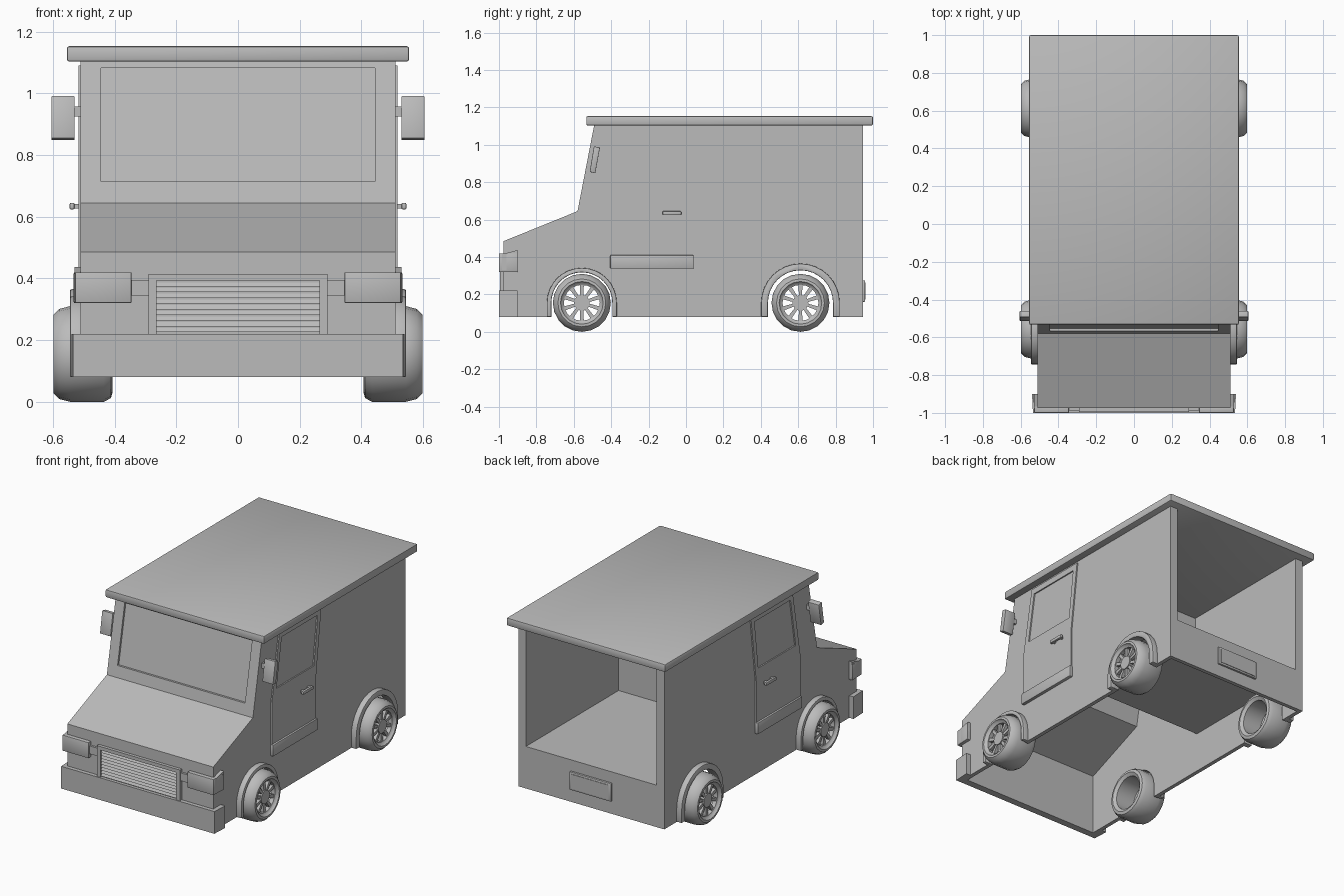
import bpy, bmesh, math
from mathutils import Vector

if "Cube" in bpy.data.objects:
    bpy.data.objects.remove(bpy.data.objects["Cube"])

paint = bpy.data.materials.new("plain grey")
paint.diffuse_color = (0.5, 0.5, 0.5, 1)
paint.use_nodes = True
paint.node_tree.nodes["Principled BSDF"].inputs["Base Color"].default_value = paint.diffuse_color


def finish(bm, name, bevel=0.0, angle=35):
    bmesh.ops.recalc_face_normals(bm, faces=bm.faces)
    if bevel:
        sharp = [e for e in bm.edges if len(e.link_faces) == 2 and e.calc_face_angle(0) > 0.6]
        bmesh.ops.bevel(bm, geom=sharp, offset=bevel, segments=2, profile=0.5, affect='EDGES')
    me = bpy.data.meshes.new(name)
    bm.to_mesh(me)
    bm.free()
    me.materials.append(paint)
    me.shade_smooth()
    me.set_sharp_from_angle(angle=math.radians(angle))
    ob = bpy.data.objects.new(name, me)
    bpy.context.collection.objects.link(ob)
    return ob


def prism(name, pts, a, b, axis='x', bevel=0.0):
    """Outline in (y, z) pushed along x, or in (x, y) pushed along z."""
    bm = bmesh.new()
    place = (lambda p, t: (t, p[0], p[1])) if axis == 'x' else (lambda p, t: (p[0], p[1], t))
    face = bm.faces.new([bm.verts.new(place(p, a)) for p in pts])
    ext = bmesh.ops.extrude_face_region(bm, geom=[face])
    step = Vector((b - a, 0, 0)) if axis == 'x' else Vector((0, 0, b - a))
    bmesh.ops.translate(bm, vec=step, verts=[v for v in ext['geom'] if isinstance(v, bmesh.types.BMVert)])
    return finish(bm, name, bevel)


def box(name, x, y, z, bevel=0.0):
    return prism(name, [(x[0], y[0]), (x[1], y[0]), (x[1], y[1]), (x[0], y[1])], z[0], z[1], 'z', bevel)


def cut(ob, cutter):
    """Subtract the cutter and remove it."""
    cutter.hide_render = True
    mod = ob.modifiers.new("cut", 'BOOLEAN')
    mod.object, mod.operation, mod.solver = cutter, 'DIFFERENCE', 'EXACT'
    bpy.context.view_layer.update()
    dg = bpy.context.evaluated_depsgraph_get()
    me = bpy.data.meshes.new_from_object(ob.evaluated_get(dg))
    ob.modifiers.clear()
    ob.data = me
    me.set_sharp_from_angle(angle=math.radians(35))
    bpy.data.objects.remove(cutter)


def arch(c, r, low, n=16):
    """Wheel arch outline: half circle with straight legs."""
    arc = [(c + r * math.cos(math.pi * i / n), 0.155 + r * math.sin(math.pi * i / n)) for i in range(n + 1)]
    return [(c + r, low)] + arc + [(c - r, low)]


AXLES = (("front", -0.557, 0.187, 0.163), ("rear", 0.612, 0.21, 0.174))

# body shell, open below and at the back
body = prism("van_body", [(-0.975, 0.08), (-0.975, 0.485), (-0.58, 0.645), (-0.49, 1.11),
                          (0.945, 1.11), (0.945, 0.08)], -0.51, 0.51)
cut(body, prism("cab_space", [(-0.955, 0), (-0.955, 0.465), (-0.553, 0.628), (-0.445, 1.2),
                              (0, 1.2), (0, 0)], -0.485, 0.485))
cut(body, prism("cargo_space", [(0.02, 0.345), (1.1, 0.345), (1.1, 1.2), (0.02, 1.2)], -0.457, 0.457))
cut(body, prism("under_space", [(-0.02, 0), (0.92, 0), (0.92, 0.333), (-0.02, 0.333)], -0.485, 0.485))
for label, c, R, r in AXLES:
    cut(body, prism("arch_hole", arch(c, r, 0), -0.7, 0.7))


# recessed windscreen
def screen(z, off):
    return (-0.58 + 0.09 * (z - 0.645) / 0.465 + off, z)


cut(body, prism("screen_recess", [screen(0.715, -0.05), screen(0.715, 0.013),
                                  screen(1.083, 0.013), screen(1.083, -0.05)], -0.445, 0.445))

# overhanging roof
box("roof", (-0.555, 0.555), (-0.533, 1.0), (1.103, 1.153), 0.008)

# bumper wrapping the nose
prism("bumper", [(-0.54, -0.9), (-0.535, -1), (0.535, -1), (0.54, -0.9), (0.505, -0.9),
                 (0.505, -0.965), (-0.505, -0.965), (-0.505, -0.9)], 0.08, 0.22, 'z')

# grille
box("grille_back", (-0.27, 0.27), (-0.98, -0.965), (0.215, 0.4))
box("grille_frame_top", (-0.29, 0.29), (-0.995, -0.965), (0.393, 0.415))
for i in range(9):
    z = 0.226 + i * 0.0185
    prism("grille_slat", [(-0.978, z), (-0.988, z), (-0.978, z + 0.017)], -0.267, 0.267)

# rear number plate holder, no lettering
box("rear_plate", (-0.145, 0.145), (0.94, 0.957), (0.16, 0.275), 0.004)
box("rear_plate_rim", (-0.13, 0.13), (0.95, 0.96), (0.172, 0.263))


def wheel(name, s, cy):
    """Lathed tyre and rim with hub and ten spokes."""
    bm = bmesh.new()
    prof = [(0.42, 0.105), (0.407, 0.125), (0.412, 0.143), (0.435, 0.155), (0.545, 0.155), (0.58, 0.146),
            (0.598, 0.128), (0.599, 0.114), (0.588, 0.108), (0.582, 0.096), (0.555, 0.096), (0.55, 0.105)]
    n, k = 20, len(prof)
    rings = [[bm.verts.new((s * x, cy + r * math.cos(2 * math.pi * i / n), 0.155 + r * math.sin(2 * math.pi * i / n)))
              for x, r in prof] for i in range(n)]
    for i in range(n):
        a, b = rings[i], rings[(i + 1) % n]
        for j in range(k):
            bm.faces.new((a[j], a[(j + 1) % k], b[(j + 1) % k], b[j]))
    finish(bm, name + "_tyre")
    circle = [(cy + 0.042 * math.cos(2 * math.pi * i / n), 0.155 + 0.042 * math.sin(2 * math.pi * i / n))
              for i in range(n)]
    prism(name + "_hub", circle, s * 0.55, s * 0.582)
    for i in range(10):
        t = 2 * math.pi * (i + 0.5) / 10
        d, p = Vector((math.cos(t), math.sin(t))), Vector((-math.sin(t), math.cos(t)))
        o = Vector((cy, 0.155))
        prism(name + "_spoke", [o + d * u + p * w for u, w in
                                ((0.036, -0.008), (0.1, -0.011), (0.1, 0.011), (0.036, 0.008))],
              s * 0.556, s * 0.576)


for s, side in ((1, "right"), (-1, "left")):
    # headlamps and grille side frames
    lamp = [(0.345, -1), (0.528, -1), (0.533, -0.9), (0.505, -0.9), (0.505, -0.965), (0.345, -0.965)]
    prism(side + "_headlamp", [(s * x, y) for x, y in lamp], 0.32, 0.42, 'z', 0.004)
    prism(side + "_headlamp_cheek", [(-0.985, 0.415), (-0.9, 0.437), (-0.9, 0.33), (-0.985, 0.33)],
          s * 0.5, s * 0.53)
    box(side + "_grille_frame", (s * 0.265, s * 0.29), (-0.995, -0.965), (0.215, 0.415))
    box(side + "_grille_link", (s * 0.285, s * 0.35), (-0.988, -0.965), (0.345, 0.395))

    # door panel with recessed window
    door = prism(side + "_door", [(-0.403, 0.34), (-0.403, 0.665), (-0.325, 1.09), (0.092, 1.09),
                                  (0.038, 0.665), (0.038, 0.34)], s * 0.5, s * 0.518)
    cut(door, prism("window_hole", [(-0.355, 0.747), (-0.303, 1.053), (0.056, 1.053), (0.018, 0.747)],
                    s * 0.49, s * 0.55))
    prism(side + "_door_sill", [(-0.405, 0.338), (-0.405, 0.41), (0.04, 0.41), (0.04, 0.338)],
          s * 0.505, s * 0.53, bevel=0.004)

    # door handle
    box(side + "_handle", (s * 0.53, s * 0.546), (-0.125, -0.025), (0.624, 0.645), 0.004)
    for y in (-0.115, -0.05):
        box(side + "_handle_post", (s * 0.51, s * 0.535), (y, y + 0.015), (0.627, 0.642))

    # wing mirror
    prism(side + "_mirror", [(-0.515, 0.855), (-0.485, 0.848), (-0.46, 0.985), (-0.492, 0.992)],
          s * 0.53, s * 0.605, bevel=0.003)
    box(side + "_mirror_arm", (s * 0.5, s * 0.535), (-0.492, -0.475), (0.925, 0.957))

    # wheel arch flares and wheels
    for label, c, R, r in AXLES:
        prism(f"{side}_{label}_flare", arch(c, R, 0.08) + arch(c, r, 0.08)[::-1],
              s * 0.487, s * 0.545, bevel=0.005)
        wheel(f"{side}_{label}_wheel", s, c)
